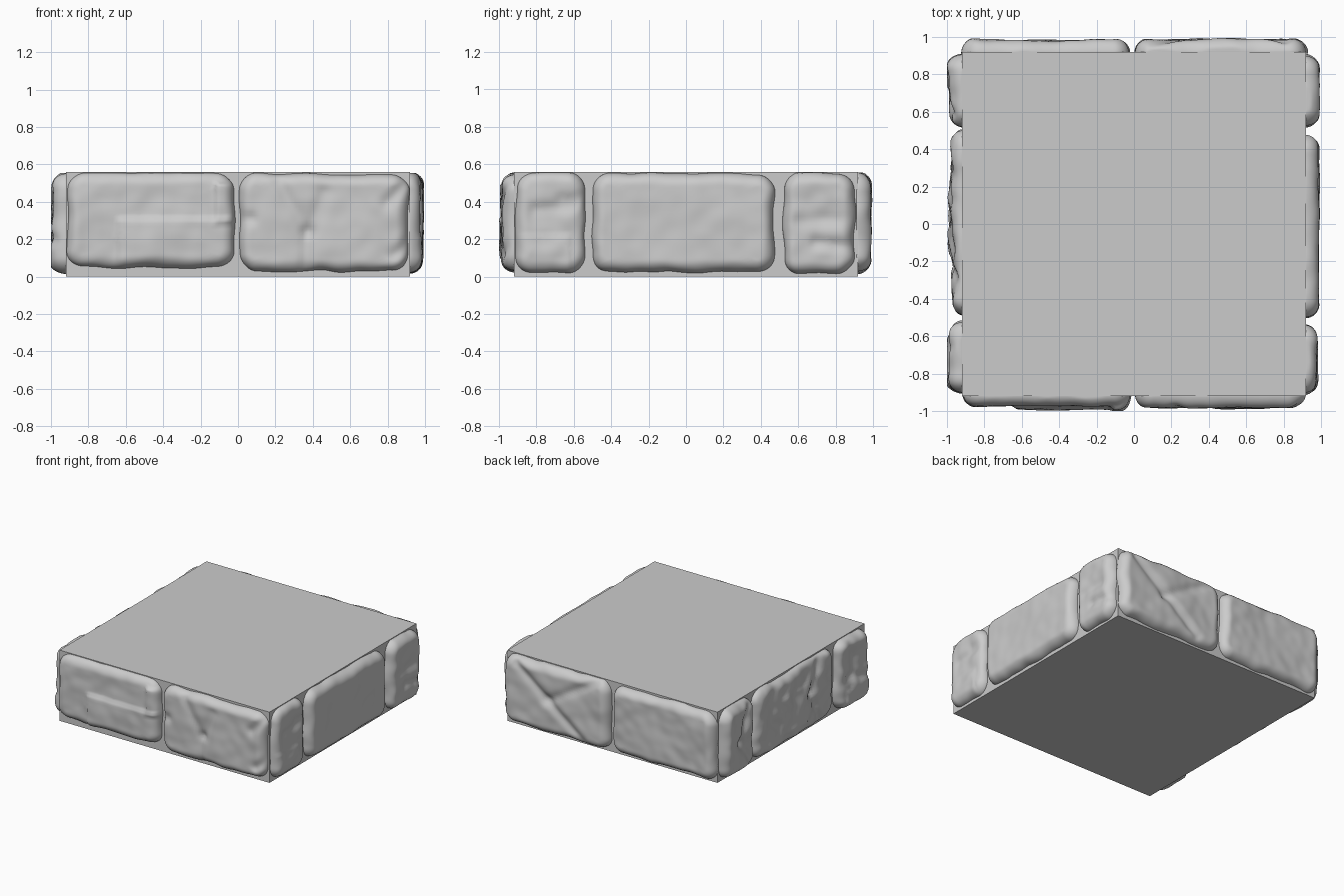
import bpy
import bmesh
import math
from mathutils import Vector, noise

if "Cube" in bpy.data.objects:
    bpy.data.objects.remove(bpy.data.objects["Cube"], do_unlink=True)

HALF, TALL = 0.92, 0.56

stone_grey = bpy.data.materials.new("stone_grey")
stone_grey.use_nodes = True
grey = (0.6, 0.6, 0.6, 1)
stone_grey.diffuse_color = grey
stone_grey.node_tree.nodes["Principled BSDF"].inputs["Base Color"].default_value = grey


def finish(bm, name):
    bmesh.ops.recalc_face_normals(bm, faces=bm.faces)
    mesh = bpy.data.meshes.new(name)
    bm.to_mesh(mesh)
    bm.free()
    mesh.materials.append(stone_grey)
    obj = bpy.data.objects.new(name, mesh)
    bpy.context.collection.objects.link(obj)
    return obj


def smoothstep(x):
    x = max(0.0, min(1.0, x))
    return x * x * (3 - 2 * x)


def segment_distance(p, a, b):
    ab = b - a
    t = max(0.0, min(1.0, (p - a).dot(ab) / ab.length_squared))
    return (p - a - ab * t).length


# Wall faces: (position along the wall, outward height, z) to world space
WALLS = {
    "front": lambda s, h, z: (s, -HALF - h, z),
    "back": lambda s, h, z: (s, HALF + h, z),
    "left": lambda s, h, z: (HALF + h, s, z),
    "right": lambda s, h, z: (-HALF - h, s, z),
}


def stone(name, wall, s0, s1, z0, z1, depth=0.06, rough=0.008, grooves=(), ledges=()):
    """Pillow-shaped stone face with a rounded outline, grooves and raised ledges."""
    place = WALLS[wall]
    hw, hh = (s1 - s0) / 2, (z1 - z0) / 2
    cs, cz = (s0 + s1) / 2, (z0 + z1) / 2
    r = 0.09
    nu, nv = max(36, int(hw * 150)), 44
    bm = bmesh.new()
    rows = []
    for j in range(nv + 1):
        row = []
        for i in range(nu + 1):
            # Samples gather towards the rim
            u = math.sin((i / nu - 0.5) * math.pi)
            v = math.sin((j / nv - 0.5) * math.pi)
            m = max(abs(u), abs(v))
            x, y = u * hw, v * hh
            ix, iy = (hw - r) * m, (hh - r) * m
            dx, dy = abs(x) - ix, abs(y) - iy
            if dx > 0 and dy > 0:
                k = r * m / math.hypot(dx, dy)
                x = math.copysign(ix + dx * k, x)
                y = math.copysign(iy + dy * k, y)
            # Rounded rim from the distance to the outline
            qx, qy = abs(x) - hw + r, abs(y) - hh + r
            rim = r - math.hypot(max(qx, 0), max(qy, 0)) - min(max(qx, qy), 0)
            t = max(0.0, min(1.0, rim / 0.065))
            swell = math.sqrt(1 - (1 - t) ** 2)
            # Hand-cut outline wobble
            wob = noise.noise_vector(Vector(place(cs + x, 0, cz + y)) * 7) * 0.014 * m ** 4
            p = Vector((cs + x + wob.x, min(max(cz + y + wob.y, 0.005), TALL - 0.005)))
            # Surface relief
            q = Vector(place(p.x, 0, p.y))
            h = depth + rough * (1.3 * noise.noise(q * 4) + 0.7 * noise.noise(q * 11))
            for ax, az, bx, bz, cut in grooves:
                d = segment_distance(p, Vector((ax, az)), Vector((bx, bz)))
                h -= cut * math.exp(-(d / 0.035) ** 2)
            for l0, l1, b0, b1, lift in ledges:
                inside = min(p.x - l0, l1 - p.x, p.y - b0, b1 - p.y)
                h += lift * smoothstep(inside / 0.03 + 0.5)
            h = min(h * swell, 0.08) - 0.008 * (1 - swell)
            row.append(bm.verts.new(place(p.x, h, p.y)))
        rows.append(row)
    for a, b in zip(rows, rows[1:]):
        for i in range(nu):
            bm.faces.new((a[i], a[i + 1], b[i + 1], b[i]))
    # Closed back, hidden in the core
    rim_edges = [e for e in bm.edges if e.is_boundary]
    bmesh.ops.holes_fill(bm, edges=rim_edges, sides=0)
    obj = finish(bm, name)
    for poly in obj.data.polygons:
        poly.use_smooth = True


# Square core slab
bm = bmesh.new()
bmesh.ops.create_cube(bm, size=1)
bmesh.ops.scale(bm, vec=(2 * HALF, 2 * HALF, TALL), verts=bm.verts)
bmesh.ops.translate(bm, vec=(0, 0, TALL / 2), verts=bm.verts)
finish(bm, "core_slab")

# Front stones
stone("front_stone_right", "front", -0.91, -0.02, 0.05, 0.555, 0.052,
      ledges=[(-0.64, -0.02, 0.0, 0.31, 0.02), (-0.12, -0.02, 0.29, 0.5, 0.022)])
stone("front_stone_left", "front", 0.01, 0.91, 0.025, 0.55, 0.064,
      grooves=[(0.22, 0.5, 0.37, 0.24, 0.012), (0.37, 0.24, 0.36, 0.03, 0.018),
               (0.46, 0.45, 0.38, 0.24, 0.01), (0.8, 0.4, 0.9, 0.5, 0.015),
               (0.84, 0.12, 0.91, 0.18, 0.015), (0.01, 0.31, 0.07, 0.31, 0.02)])

# Back stones
stone("back_stone_left", "back", 0.01, 0.92, 0.02, 0.555, 0.067,
      grooves=[(0.8, 0.51, 0.23, 0.06, 0.02), (0.1, 0.54, 0.54, 0.28, 0.016)])
stone("back_stone_right", "back", -0.92, -0.02, 0.02, 0.55, 0.062)

# Left wall stones
stone("left_stone_front", "left", -0.91, -0.54, 0.02, 0.555, 0.06, 0.012,
      grooves=[(-0.8, 0.36, -0.6, 0.38, 0.012), (-0.66, 0.42, -0.56, 0.42, 0.014)],
      ledges=[(-0.9, -0.62, 0.0, 0.22, 0.008)])
stone("left_stone_middle", "left", -0.5, 0.47, 0.025, 0.55, 0.068, 0.006)
stone("left_stone_back", "left", 0.52, 0.9, 0.015, 0.555, 0.066, 0.012,
      grooves=[(0.7, 0.18, 0.88, 0.16, 0.015), (0.6, 0.3, 0.8, 0.3, 0.008)])

# Right wall stones
stone("right_stone_front", "right", -0.9, -0.52, 0.015, 0.555, 0.07, 0.014,
      grooves=[(-0.88, 0.2, -0.64, 0.26, 0.02), (-0.7, 0.28, -0.66, 0.52, 0.014)],
      ledges=[(-0.9, -0.6, 0.0, 0.16, 0.008)])
stone("right_stone_middle", "right", -0.48, 0.5, 0.02, 0.55, 0.058, 0.02,
      grooves=[(-0.3, 0.54, -0.18, 0.3, 0.02), (-0.18, 0.3, -0.3, 0.05, 0.02)],
      ledges=[(-0.12, 0.2, 0.1, 0.4, 0.008)])
stone("right_stone_back", "right", 0.52, 0.91, 0.015, 0.555, 0.066, 0.016,
      grooves=[(0.6, 0.5, 0.72, 0.26, 0.02), (0.72, 0.26, 0.58, 0.06, 0.02)])
